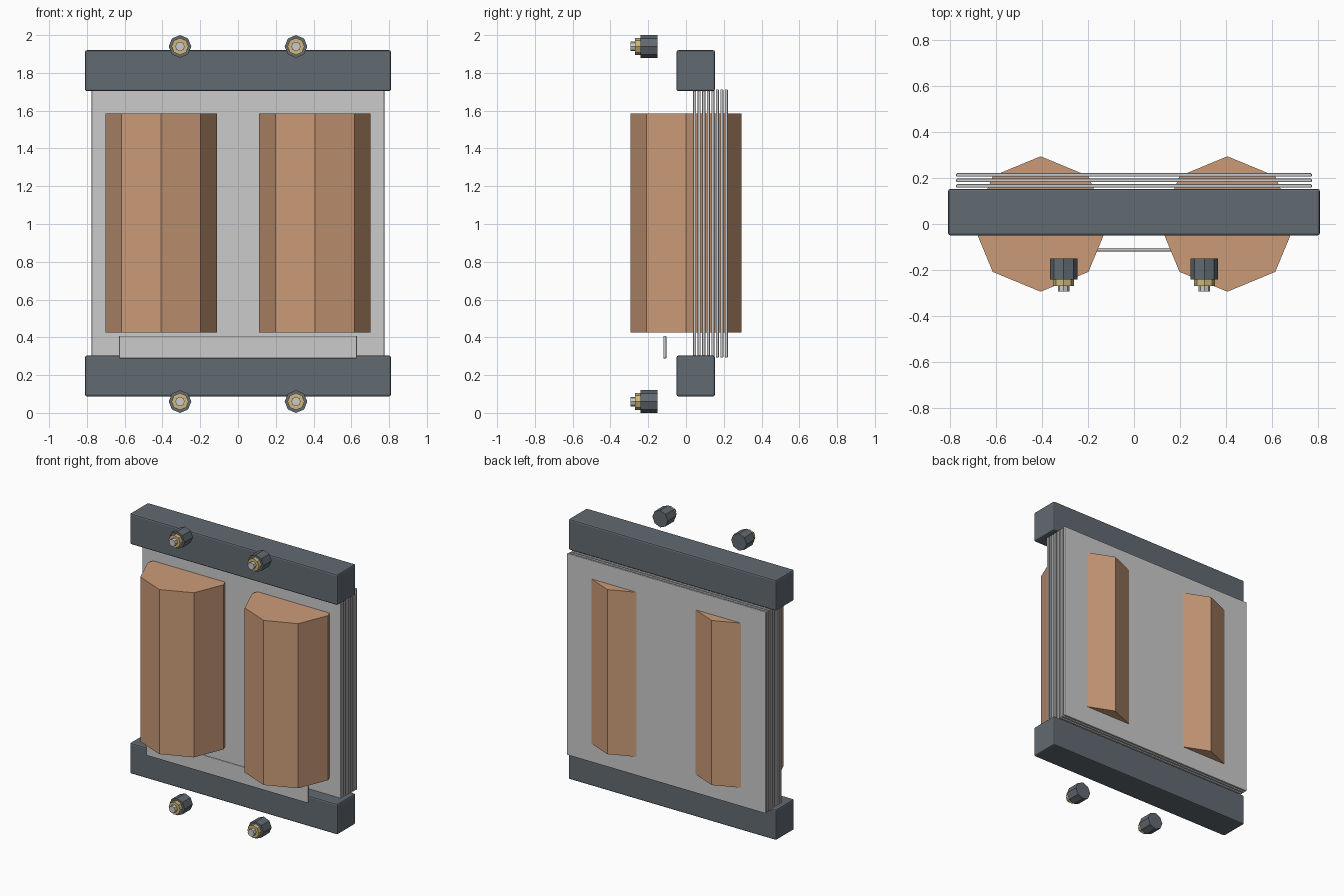
import bpy, math

if "Cube" in bpy.data.objects:
    bpy.data.objects.remove(bpy.data.objects["Cube"])


def material(name, rgb):
    m = bpy.data.materials.new(name)
    m.diffuse_color = (*rgb, 1)
    m.use_nodes = True
    m.node_tree.nodes["Principled BSDF"].inputs["Base Color"].default_value = m.diffuse_color
    return m


DARK = material("dark_steel", (0.12, 0.145, 0.165))
COPPER = material("copper", (0.60, 0.33, 0.19))
BRASS = material("brass", (0.62, 0.47, 0.20))


def finish(name, mat):
    ob = bpy.context.object
    ob.name = name
    if mat:
        ob.data.materials.append(mat)
    return ob


def box(name, lo, hi, mat=None, bevel=0.0):
    bpy.ops.mesh.primitive_cube_add(size=1, location=[(a + b) / 2 for a, b in zip(lo, hi)])
    ob = finish(name, mat)
    ob.scale = [b - a for a, b in zip(lo, hi)]
    bpy.ops.object.transform_apply(location=False, rotation=False, scale=True)
    if bevel:
        mod = ob.modifiers.new("bevel", 'BEVEL')
        mod.width = bevel
        mod.segments = 2
    return ob


def prism(name, radius, depth, loc, mat=None, along_y=False):
    rot = (math.pi / 2, 0, 0) if along_y else (0, 0, 0)
    bpy.ops.mesh.primitive_cylinder_add(vertices=8, radius=radius, depth=depth,
                                        location=loc, rotation=rot)
    return finish(name, mat)


# Clamp bars at top and bottom
box("lower_clamp_bar", (-0.81, -0.05, 0.087), (0.81, 0.153, 0.303), DARK, 0.01)
box("upper_clamp_bar", (-0.81, -0.05, 1.703), (0.81, 0.153, 1.92), DARK, 0.01)

# Stack of thin core sheets
for i in range(8):
    y = 0.038 + i * 0.024
    box(f"core_sheet_{i + 1}", (-0.775, y, 0.293), (0.775, y + 0.016, 1.713), None, 0.005)

# Rating plate, left blank
box("rating_plate", (-0.63, -0.12, 0.288), (0.63, -0.104, 0.408), None, 0.005)

for side, s in (("left", -1), ("right", 1)):
    # Octagonal winding
    prism(f"{side}_winding", 0.295, 1.16, (s * 0.407, 0, 1.005), COPPER)
    # Terminals: dark body, brass nut, steel stud
    for level, z in (("lower", 0.06), ("upper", 1.94)):
        tag = f"{side}_{level}_terminal"
        x = s * 0.307
        prism(tag + "_body", 0.06, 0.092, (x, -0.196, z), DARK, True)
        prism(tag + "_nut", 0.045, 0.03, (x, -0.255, z), BRASS, True)
        prism(tag + "_stud", 0.025, 0.055, (x, -0.2675, z), None, True)
